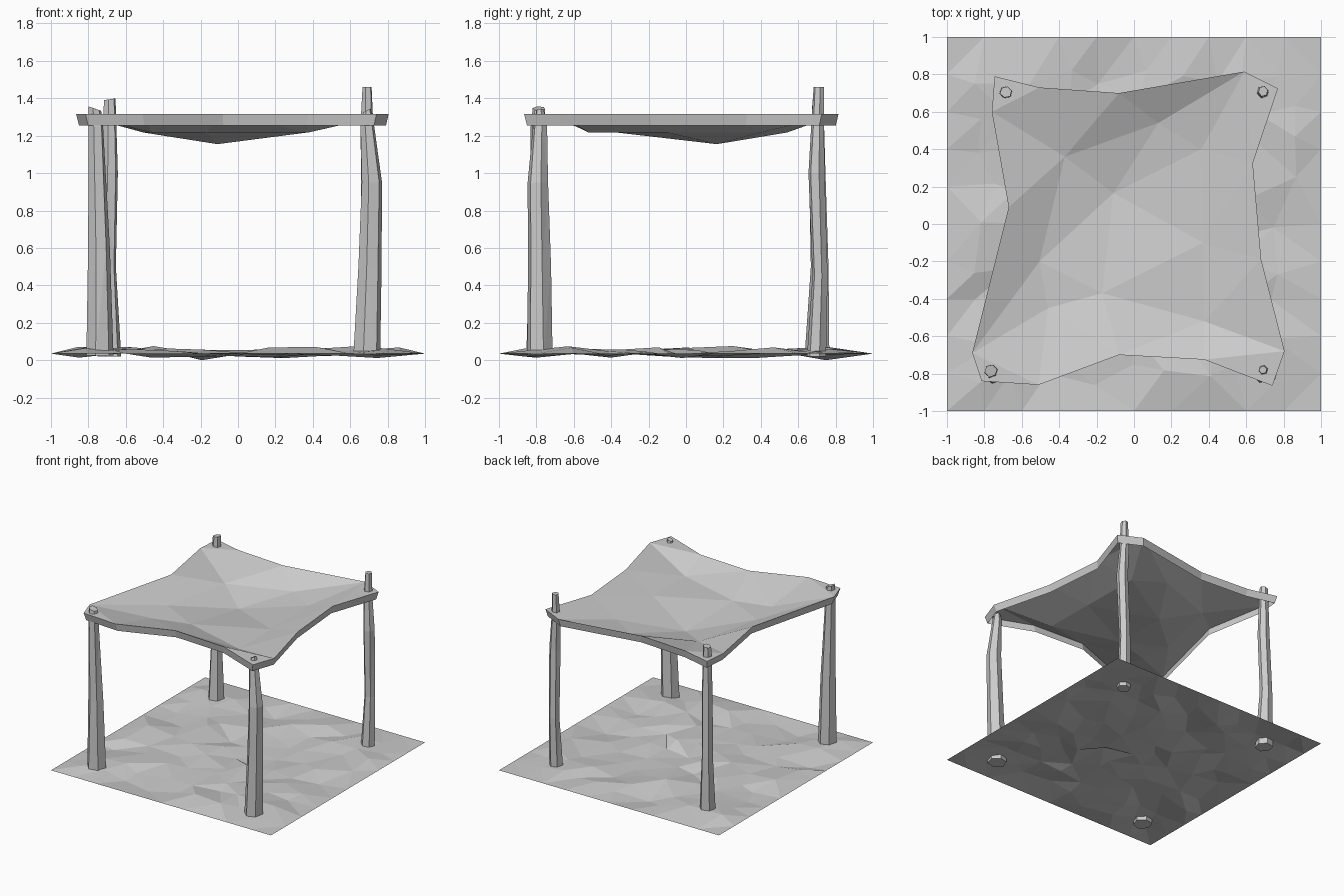
import bpy
import bmesh
import math
import random

cube = bpy.data.objects.get("Cube")
if cube:
    bpy.data.objects.remove(cube, do_unlink=True)

random.seed(7)

grey = bpy.data.materials.new("plain_grey")
grey.use_nodes = True
tone = (0.6, 0.6, 0.6, 1)
grey.diffuse_color = tone
grey.node_tree.nodes["Principled BSDF"].inputs["Base Color"].default_value = tone


def finish(name, bm):
    mesh = bpy.data.meshes.new(name)
    bm.to_mesh(mesh)
    bm.free()
    mesh.materials.append(grey)
    obj = bpy.data.objects.new(name, mesh)
    bpy.context.collection.objects.link(obj)


# Uneven ground sheet with a level border, raised a little around the posts
def build_ground(cells=10, level=0.035):
    bm = bmesh.new()
    bmesh.ops.create_grid(bm, x_segments=cells, y_segments=cells, size=1)
    inner = [v for v in bm.verts if not v.is_boundary]
    for v in bm.verts:
        v.co.z = level
    for v in inner:
        near_post = math.hypot(abs(v.co.x) - 0.71, abs(v.co.y) - 0.75) < 0.24
        v.co.x += random.uniform(-0.07, 0.07)
        v.co.y += random.uniform(-0.07, 0.07)
        if near_post:
            v.co.z = random.uniform(0.04, 0.075)
        else:
            v.co.z = random.triangular(0.003, 0.08, 0.04)
    min(inner, key=lambda v: v.co.z).co.z = 0
    bmesh.ops.triangulate(bm, faces=bm.faces[:])
    finish("ground", bm)


# Single sagging sheet with a short skirt: rows run from front to back
def build_canopy():
    rows = [
        [(-.815, -.84), (-.51, -.86), (-.08, -.70), (.375, -.725), (.74, -.865)],
        [(-.865, -.69), (-.46, -.45), (-.17, -.37), (.375, -.52), (.805, -.68)],
        [(-.67, .09), (-.505, -.20), (-.11, .165), (.37, -.10), (.68, -.19)],
        [(-.76, .60), (-.37, .36), (.13, .54), (.36, .40), (.635, .325)],
        [(-.745, .79), (-.505, .73), (-.08, .70), (.59, .815), (.77, .725)],
    ]
    rim, skirt = 1.315, 0.06
    sag = [0, 0.098, 0.16]
    bm = bmesh.new()
    grid = []
    for j, row in enumerate(rows):
        grid.append([bm.verts.new((x, y, rim - sag[min(i, j, 4 - i, 4 - j)]))
                     for i, (x, y) in enumerate(row)])
    for j in range(4):
        for i in range(4):
            bm.faces.new((grid[j][i], grid[j][i + 1],
                          grid[j + 1][i + 1], grid[j + 1][i]))
    bmesh.ops.triangulate(bm, faces=bm.faces[:])
    # Skirt hanging from the rim, drawn in slightly
    border = [e for e in bm.edges if e.is_boundary]
    hem = bmesh.ops.extrude_edge_only(bm, edges=border)
    for v in hem["geom"]:
        if isinstance(v, bmesh.types.BMVert):
            v.co.x *= 0.983
            v.co.y *= 0.983
            v.co.z -= skirt
    bmesh.ops.recalc_face_normals(bm, faces=bm.faces[:])
    finish("canopy", bm)


# Crooked, tapered timber post lofted through rings of (x, y, z, radius)
def build_post(name, rings, slant, sides=6):
    bm = bmesh.new()
    loops = []
    for k, (x, y, z, r) in enumerate(rings):
        last = k == len(rings) - 1
        loop = []
        for s in range(sides):
            a = math.tau * s / sides + 0.25
            rr = r * random.uniform(0.92, 1.08)
            dz = slant * math.cos(a) if last else 0
            loop.append(bm.verts.new((x + rr * math.cos(a),
                                      y + rr * math.sin(a), z + dz)))
        loops.append(loop)
    for low, high in zip(loops, loops[1:]):
        for s in range(sides):
            t = (s + 1) % sides
            bm.faces.new((low[s], low[t], high[t], high[s]))
    bm.faces.new(loops[0][::-1])
    bm.faces.new(loops[-1])
    bmesh.ops.triangulate(bm, faces=bm.faces[:])
    bmesh.ops.recalc_face_normals(bm, faces=bm.faces[:])
    finish(name, bm)


build_ground()
build_canopy()
build_post("front_right_post", [
    (-.74, -.78, .025, .072), (-.745, -.785, .6, .058),
    (-.76, -.79, 1.25, .042), (-.765, -.785, 1.345, .034)], -0.012)
build_post("front_left_post", [
    (.69, -.78, .03, .072), (.705, -.785, .5, .062),
    (.715, -.79, .95, .055), (.69, -.78, 1.26, .036),
    (.69, -.78, 1.335, .022)], 0.01)
build_post("back_right_post", [
    (-.69, .70, .02, .066), (-.695, .715, .5, .046),
    (-.685, .70, 1.0, .044), (-.685, .705, 1.395, .032)], 0.005)
build_post("back_left_post", [
    (.69, .70, .02, .055), (.695, .715, .45, .042),
    (.70, .70, 1.0, .044), (.69, .705, 1.25, .036),
    (.69, .71, 1.46, .027)], 0)
